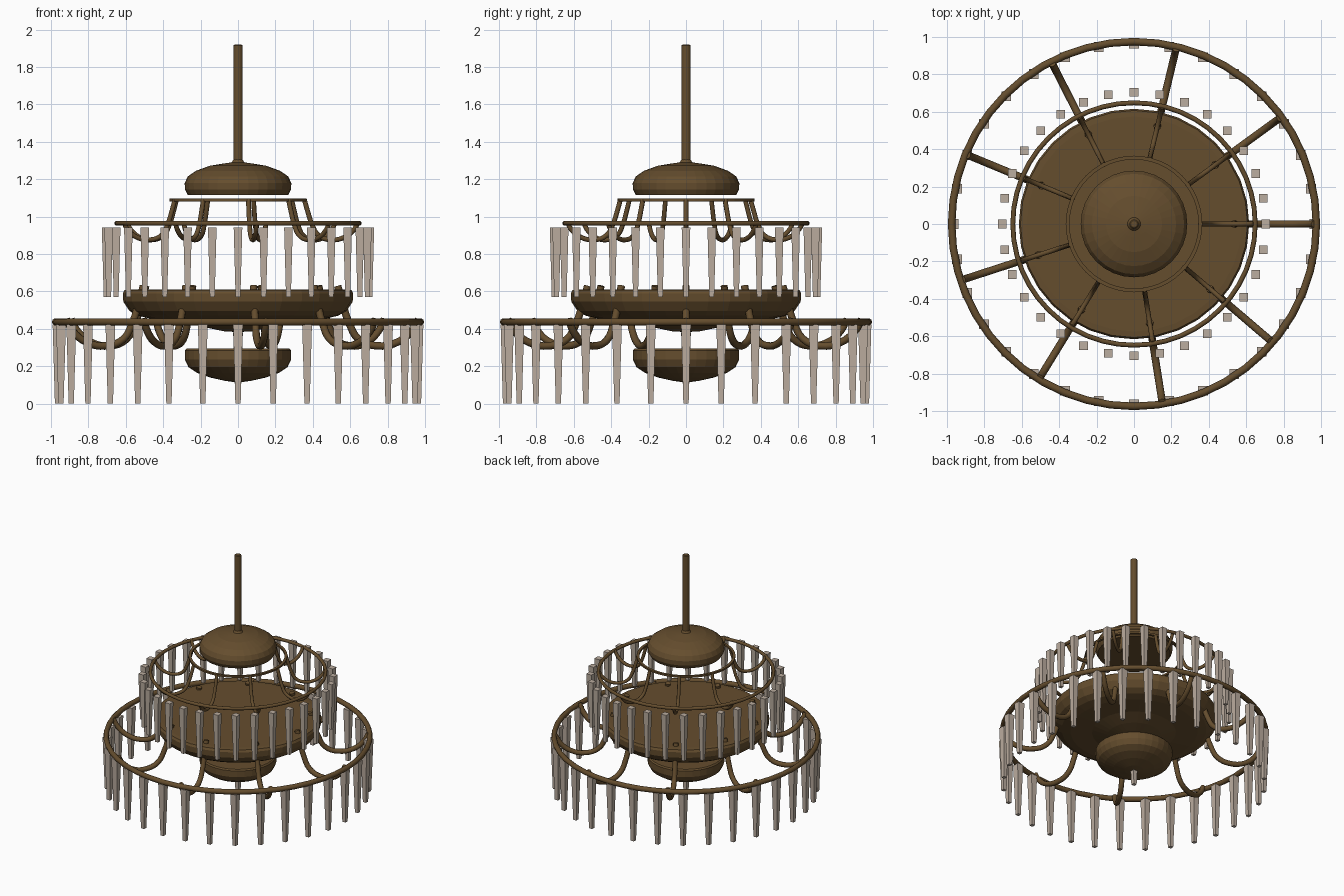
import bpy, bmesh, math
from mathutils import Matrix

if "Cube" in bpy.data.objects:
    bpy.data.objects.remove(bpy.data.objects["Cube"])


def material(name, rgb):
    m = bpy.data.materials.new(name)
    m.diffuse_color = (*rgb, 1)
    m.use_nodes = True
    m.node_tree.nodes["Principled BSDF"].inputs["Base Color"].default_value = m.diffuse_color
    return m


bronze = material("bronze", (0.13, 0.075, 0.027))
glass = material("crystal", (0.50, 0.42, 0.35))


def add_object(name, bm, mat):
    bmesh.ops.recalc_face_normals(bm, faces=bm.faces)
    me = bpy.data.meshes.new(name)
    bm.to_mesh(me)
    bm.free()
    me.materials.append(mat)
    ob = bpy.data.objects.new(name, me)
    bpy.context.collection.objects.link(ob)
    return ob


def lathe(name, profile, segments=32, closed=False):
    """Revolve (radius, z) points about z; closed makes a ring section."""
    bm = bmesh.new()
    vs = [bm.verts.new((r, 0, z)) for r, z in profile]
    es = [bm.edges.new(p) for p in zip(vs, vs[1:])]
    if closed:
        es.append(bm.edges.new((vs[-1], vs[0])))
    bmesh.ops.spin(bm, geom=vs + es, axis=(0, 0, 1), cent=(0, 0, 0),
                   angle=math.tau, steps=segments)
    bmesh.ops.remove_doubles(bm, verts=bm.verts, dist=1e-4)
    return add_object(name, bm, bronze)


def hoop(name, radius, z, tube):
    section = [(radius + tube * math.cos(k * math.tau / 10),
                z + tube * math.sin(k * math.tau / 10)) for k in range(10)]
    ob = lathe(name, section, 48, True)
    smooth(ob)


def smooth(ob):
    bpy.ops.object.select_all(action='DESELECT')
    ob.select_set(True)
    bpy.context.view_layer.objects.active = ob
    bpy.ops.object.shade_smooth_by_angle(angle=math.radians(40))


def arms(name, points, tube):
    """Nine hooked arms swept from one smooth path, stepped 40.5 degrees."""
    cu = bpy.data.curves.new(name, 'CURVE')
    cu.dimensions = '3D'
    cu.bevel_depth = tube
    cu.bevel_resolution = 2
    cu.resolution_u = 4
    cu.use_fill_caps = True
    for k in range(9):
        a = math.radians(-40.5 * k)
        s = cu.splines.new('BEZIER')
        s.bezier_points.add(len(points) - 1)
        for bp, (r, z) in zip(s.bezier_points, points):
            bp.co = (r * math.cos(a), r * math.sin(a), z)
            bp.handle_left_type = bp.handle_right_type = 'AUTO'
    cu.materials.append(bronze)
    ob = bpy.data.objects.new(name, cu)
    bpy.context.collection.objects.link(ob)
    bpy.ops.object.select_all(action='DESELECT')
    ob.select_set(True)
    bpy.context.view_layer.objects.active = ob
    bpy.ops.object.convert(target='MESH')


def crystals(name, spots, z0, z1, low, high):
    """Square tapered drops, all aligned with the axes."""
    bm = bmesh.new()
    for x, y in spots:
        m = Matrix.Translation((x, y, (z0 + z1) / 2)) @ Matrix.Rotation(math.pi / 4, 4, 'Z')
        bmesh.ops.create_cone(bm, cap_ends=True, segments=4, radius1=low * 2 ** .5,
                              radius2=high * 2 ** .5, depth=z1 - z0, matrix=m)
    add_object(name, bm, glass)


def circle(r, n=32):
    return [(r * math.cos(k * math.tau / n), r * math.sin(k * math.tau / n)) for k in range(n)]


# Hanging rod and top dome
lathe("hanging_rod", [(0, 1.27), (.025, 1.27), (.025, 1.915), (.018, 1.92), (0, 1.92)], 12)
lathe("top_dome", [(0, 1.115), (.268, 1.115), (.284, 1.145), (.285, 1.18), (.268, 1.215),
                   (.225, 1.245), (.15, 1.272), (.07, 1.285), (.035, 1.29), (.024, 1.305),
                   (0, 1.305)])

# Wide middle dish
lathe("middle_dish", [(0, .61), (.575, .61), (.607, .607), (.616, .59), (.613, .545),
                      (.58, .495), (.535, .47), (.47, .455), (.31, .445), (.2, .413),
                      (.07, .386), (0, .383)])

# Lower bowl
lathe("lower_bowl", [(0, .295), (.275, .295), (.284, .285), (.284, .235), (.265, .195),
                     (.22, .165), (.15, .14), (.07, .122), (0, .112)])

# Thin collar band that carries the upper arms
lathe("collar_band", [(.345, 1.082), (.365, 1.082), (.365, 1.096), (.345, 1.096)], 48, True)

# Upper tier arms, lower tier is the same shape 1.5 times as large
upper = [(.355, 1.09), (.372, 1.03), (.395, .96), (.43, .90), (.495, .876),
         (.57, .89), (.62, .93), (.643, .97)]
arms("upper_arms", upper, .013)
arms("lower_arms", [(1.5 * r, .63 + 1.5 * (z - 1.09)) for r, z in upper], .02)

# Outer hoops
hoop("upper_hoop", .648, .964, .013)
hoop("lower_hoop", .975, .437, .02)

# Crystal drops round both hoops and one at the centre
crystals("upper_crystals", circle(.705), .57, .942, .013, .023)
crystals("lower_crystals", circle(.965), 0, .422, .014, .026)
crystals("centre_crystal", [(0, 0)], 0, .38, .014, .026)
